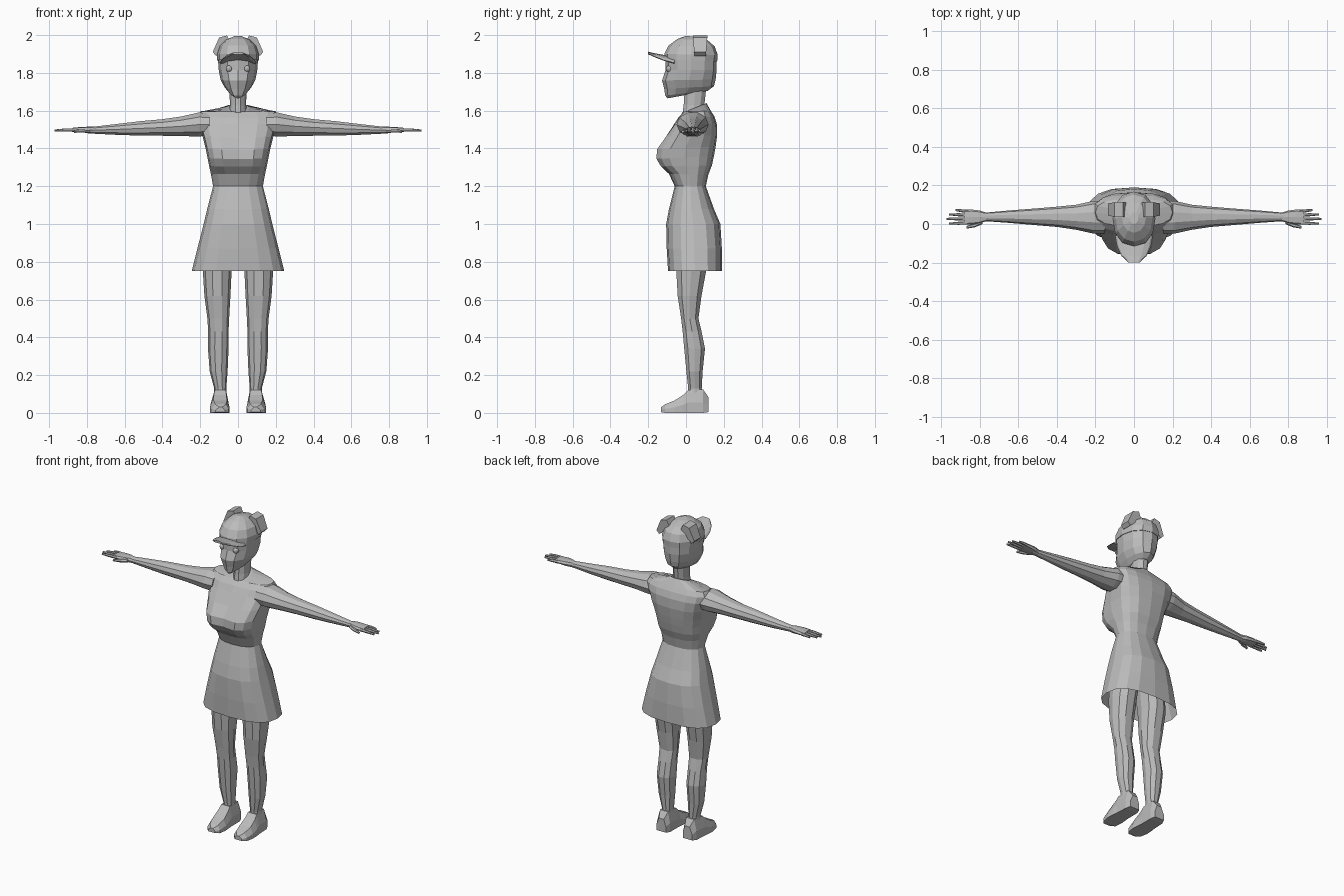
import bpy, bmesh, math

grey = bpy.data.materials.new("plain grey")
grey.diffuse_color = (0.5, 0.5, 0.5, 1)


def finish(name, bm, mirror=False):
    """Turn a bmesh into a flat-shaded object, optionally mirrored across x = 0."""
    bmesh.ops.recalc_face_normals(bm, faces=bm.faces)
    me = bpy.data.meshes.new(name)
    bm.to_mesh(me)
    bm.free()
    me.materials.append(grey)
    ob = bpy.data.objects.new(name, me)
    bpy.context.collection.objects.link(ob)
    if mirror:
        ob.modifiers.new("mirror", 'MIRROR')
    return ob


def loft(rings, cap_start=True, cap_end=True):
    bm = bmesh.new()
    rows = [[bm.verts.new(p) for p in r] for r in rings]
    n = len(rows[0])
    for a, b in zip(rows, rows[1:]):
        for i in range(n):
            j = (i + 1) % n
            bm.faces.new((a[i], a[j], b[j], b[i]))
    if cap_start:
        bm.faces.new(rows[0][::-1])
    if cap_end:
        bm.faces.new(rows[-1])
    return bm


def oval(u0, u1, v0, v1, n, e=2.0):
    """Superellipse filling the box u0..u1, v0..v1; e is its squareness."""
    pts = []
    for k in range(n):
        a = 2 * math.pi * k / n
        c, s = math.cos(a), math.sin(a)
        c = math.copysign(abs(c) ** (2 / e), c) if abs(c) > 1e-6 else 0
        s = math.copysign(abs(s) ** (2 / e), s) if abs(s) > 1e-6 else 0
        pts.append(((u0 + u1) / 2 + c * (u1 - u0) / 2, (v0 + v1) / 2 + s * (v1 - v0) / 2))
    return pts


def upright(sections, n):
    """Rings stacked in z: (z front, z back, x0, x1, y front, y back, squareness)."""
    return [[(x, y, zf + (zb - zf) * (y - y0) / (y1 - y0)) for x, y in oval(x0, x1, y0, y1, n, e)]
            for zf, zb, x0, x1, y0, y1, e in sections]


def body(sections, n):
    """Centred upright rings: (z front, z back, half width, y front, y back, squareness)."""
    return upright([(a, b, -w, w, y0, y1, e) for a, b, w, y0, y1, e in sections], n)


def along_x(sections, n, e=2.0):
    """Rings along x: (x, y0, y1, z0, z1)."""
    return [[(x, y, z) for y, z in oval(y0, y1, z0, z1, n, e)] for x, y0, y1, z0, z1 in sections]


# dress: flared skirt, waist, bust and shoulders, open at the hem
bm = loft(body([
    (0.75, 0.75, 0.245, -0.095, 0.19, 2.6),
    (0.87, 0.87, 0.215, -0.102, 0.19, 2.6),
    (1.00, 1.00, 0.182, -0.105, 0.182, 2.5),
    (1.08, 1.08, 0.163, -0.09, 0.148, 2.4),
    (1.20, 1.20, 0.132, -0.06, 0.105, 2.3),
    (1.265, 1.26, 0.143, -0.09, 0.118, 2.5),
    (1.305, 1.31, 0.153, -0.14, 0.137, 2.8),
    (1.345, 1.36, 0.162, -0.165, 0.148, 2.8),
    (1.395, 1.41, 0.172, -0.162, 0.157, 2.8),
    (1.46, 1.47, 0.188, -0.115, 0.165, 2.8),
    (1.53, 1.53, 0.206, -0.062, 0.163, 2.8),
    (1.565, 1.57, 0.214, -0.04, 0.15, 2.8),
    (1.595, 1.598, 0.20, -0.012, 0.132, 2.6),
    (1.585, 1.64, 0.058, -0.026, 0.108, 2.0)], 16), cap_start=False)
for v in bm.verts:  # cleft between the breasts
    if abs(v.co.x) < 1e-4 and v.co.y < -0.11 and v.co.z > 1.28:
        v.co.y += 0.018
finish("dress", bm)

# neck
finish("neck", loft(body([
    (1.56, 1.58, 0.048, -0.025, 0.10, 2), (1.63, 1.63, 0.043, -0.015, 0.10, 2),
    (1.72, 1.72, 0.045, -0.01, 0.11, 2)], 10)))

# head, from jaw to the crown hidden in the cap
finish("head", loft(body([
    (1.665, 1.695, 0.022, -0.098, 0.06, 2.2),
    (1.68, 1.705, 0.045, -0.11, 0.115, 2.2),
    (1.715, 1.73, 0.07, -0.115, 0.148, 2.2),
    (1.76, 1.765, 0.092, -0.127, 0.157, 2.1),
    (1.815, 1.815, 0.102, -0.108, 0.162, 2.2),
    (1.87, 1.87, 0.106, -0.108, 0.162, 2.2),
    (1.92, 1.92, 0.09, -0.08, 0.14, 2.2)], 12)))

# eyes
bm = bmesh.new()
bmesh.ops.create_uvsphere(bm, u_segments=10, v_segments=6, radius=0.018)
bmesh.ops.translate(bm, verts=bm.verts, vec=(0.047, -0.088, 1.822))
finish("eyes", bm, True)

# cap crown
finish("cap", loft(body([
    (1.872, 1.86, 0.11, -0.116, 0.165, 2.2),
    (1.90, 1.895, 0.111, -0.115, 0.168, 2.2),
    (1.945, 1.94, 0.096, -0.092, 0.152, 2.2),
    (1.98, 1.972, 0.062, -0.045, 0.115, 2.1),
    (1.996, 1.99, 0.022, 0.0, 0.06, 2)], 12)))

# visor, drooping slightly at its sides
visor = [(-0.06, 0.098, 1.872, 0.013), (-0.115, 0.088, 1.883, 0.012),
         (-0.165, 0.066, 1.895, 0.009), (-0.20, 0.03, 1.905, 0.007)]
finish("visor", loft([[(x, y, z - 2 * x * x) for x, z in oval(-w, w, z - t, z + t, 12, 2.6)]
                      for y, w, z, t in visor]))

# bent ear flaps on the cap
ear = [(0.042, 1.965), (0.058, 1.998), (0.10, 1.987), (0.134, 1.91), (0.115, 1.89), (0.08, 1.92)]
finish("cap_ears", loft([[(x, y + (1.95 - z) * s, z) for x, z in ear]
                         for y, s in ((0.04, 0.08), (0.11, -0.08))]), True)

# arms
finish("arms", loft(along_x([
    (0.15, -0.05, 0.12, 1.465, 1.59), (0.21, -0.05, 0.12, 1.46, 1.593),
    (0.30, -0.03, 0.10, 1.463, 1.572), (0.40, -0.015, 0.09, 1.465, 1.557),
    (0.52, -0.005, 0.08, 1.466, 1.546), (0.65, 0.006, 0.07, 1.471, 1.53),
    (0.76, 0.014, 0.06, 1.477, 1.517), (0.80, 0.012, 0.062, 1.48, 1.513)], 10)), True)

# palms
finish("palms", loft(along_x([
    (0.765, 0.016, 0.058, 1.48, 1.515), (0.80, 0.002, 0.07, 1.482, 1.515),
    (0.84, -0.004, 0.075, 1.486, 1.513), (0.88, -0.002, 0.074, 1.487, 1.509)], 8, 2.8)), True)

# fingers: base y, tip y, tip x
for name, y, yt, xt in (("index_fingers", 0.006, 0.002, 0.96), ("middle_fingers", 0.026, 0.027, 0.972),
                        ("ring_fingers", 0.046, 0.05, 0.96), ("little_fingers", 0.065, 0.072, 0.925)):
    ym = (y + yt) / 2
    finish(name, loft(along_x([
        (0.86, y - 0.009, y + 0.009, 1.488, 1.508),
        ((0.86 + xt) / 2, ym - 0.008, ym + 0.008, 1.489, 1.507),
        (xt, yt - 0.005, yt + 0.005, 1.49, 1.501)], 6)), True)

# thumbs
finish("thumbs", loft(along_x([
    (0.785, 0.0, 0.028, 1.484, 1.508), (0.825, -0.017, 0.005, 1.482, 1.503),
    (0.868, -0.024, -0.01, 1.482, 1.496)], 6)), True)

# legs, running up under the skirt
finish("legs", loft(upright([(z, z, x0, x1, y0, y1, 2.2) for z, x0, x1, y0, y1 in (
    (0.95, 0.012, 0.165, -0.07, 0.13), (0.75, 0.034, 0.186, -0.055, 0.11),
    (0.62, 0.04, 0.178, -0.047, 0.085), (0.50, 0.047, 0.162, -0.028, 0.068),
    (0.43, 0.05, 0.158, -0.02, 0.085), (0.34, 0.05, 0.159, -0.012, 0.103),
    (0.22, 0.055, 0.15, 0.0, 0.09), (0.13, 0.062, 0.126, 0.01, 0.085),
    (0.08, 0.062, 0.128, 0.01, 0.09))], 10)), True)

# shoes, lofted from toe to heel: y, x0, x1, sole lift, top
shoe = [(-0.132, 0.07, 0.118, 0.004, 0.03), (-0.11, 0.05, 0.138, 0, 0.046),
        (-0.06, 0.044, 0.148, 0, 0.066), (-0.015, 0.048, 0.146, 0, 0.095),
        (0.01, 0.05, 0.142, 0, 0.12), (0.09, 0.05, 0.138, 0, 0.125),
        (0.118, 0.06, 0.126, 0.004, 0.085)]
finish("shoes", loft([[(x0, y, s), (x1, y, s), (x1, y, s + (t - s) * 0.45),
                       (x1 - 0.018, y, t), (x0 + 0.014, y, t), (x0, y, s + (t - s) * 0.45)]
                      for y, x0, x1, s, t in shoe]), True)
